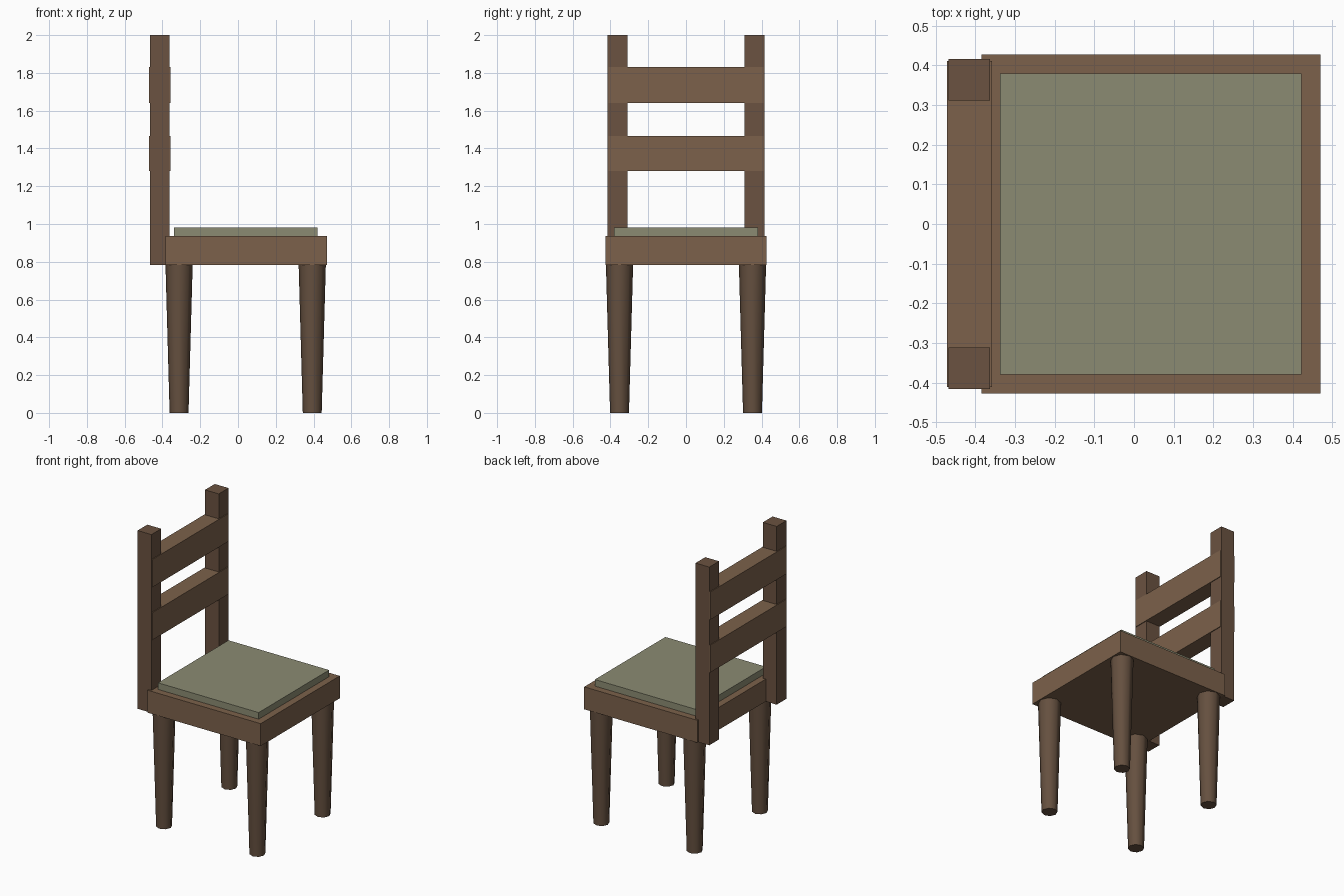
import bpy

if "Cube" in bpy.data.objects:
    bpy.data.objects.remove(bpy.data.objects["Cube"])


def material(name, rgb):
    m = bpy.data.materials.new(name)
    m.diffuse_color = (*rgb, 1)
    m.use_nodes = True
    m.node_tree.nodes["Principled BSDF"].inputs["Base Color"].default_value = m.diffuse_color
    return m


wood = material("wood", (0.20, 0.12, 0.07))
dark_wood = material("dark_wood", (0.145, 0.085, 0.052))
leg_wood = material("leg_wood", (0.13, 0.08, 0.05))
fabric = material("fabric", (0.26, 0.26, 0.17))


def box(name, x, y, z, mat):
    """Box from (min, max) ranges on each axis."""
    bpy.ops.mesh.primitive_cube_add(size=1, location=[sum(r) / 2 for r in (x, y, z)])
    o = bpy.context.object
    o.name = name
    o.scale = [r[1] - r[0] for r in (x, y, z)]
    bpy.ops.object.transform_apply(location=False, rotation=False, scale=True)
    o.data.materials.append(mat)
    return o


def leg(name, x, y):
    """Round leg tapering to the floor."""
    bpy.ops.mesh.primitive_cone_add(vertices=8, radius1=0.05, radius2=0.072,
                                    depth=0.785, location=(x, y, 0.3925))
    o = bpy.context.object
    o.name = name
    o.data.materials.append(leg_wood)
    bpy.ops.object.shade_smooth_by_angle(angle=0.9)


# Seat frame and cushion
box("seat", (-0.385, 0.47), (-0.427, 0.427), (0.783, 0.936), wood)
box("cushion", (-0.338, 0.422), (-0.38, 0.38), (0.93, 0.981), fabric)

# Legs and back posts on both sides
for side, s in (("near", -1), ("far", 1)):
    leg(f"back_leg_{side}", -0.312, s * 0.352)
    leg(f"front_leg_{side}", 0.393, s * 0.352)
    box(f"back_post_{side}", (-0.467, -0.363), sorted((s * 0.311, s * 0.416)),
        (0.783, 2.0), dark_wood)

# Back rails, slightly thicker than the posts
for name, z in (("lower_rail", (1.28, 1.467)), ("upper_rail", (1.64, 1.83))):
    box(name, (-0.472, -0.358), (-0.411, 0.411), z, wood)
